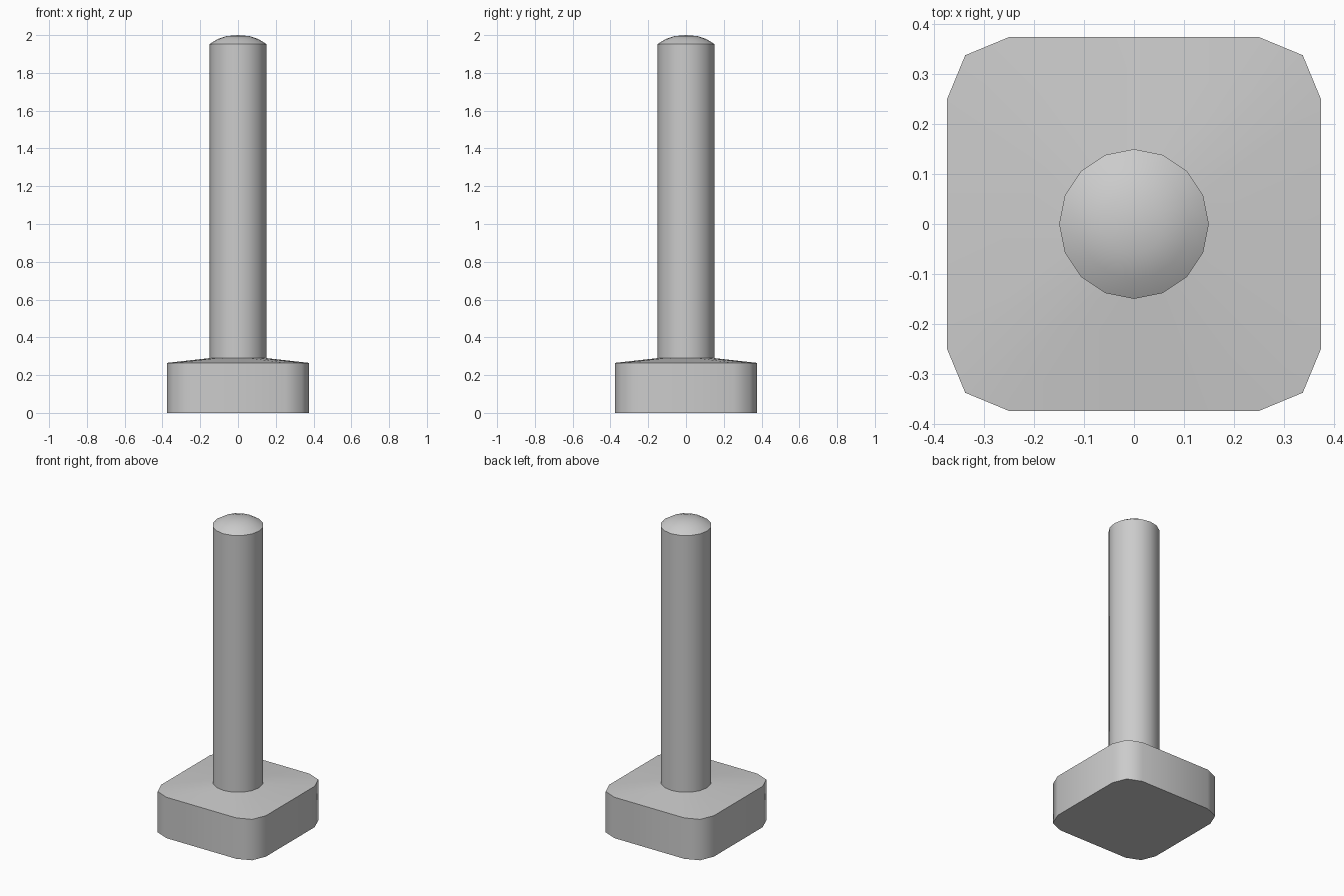
import bpy, bmesh, math

if "Cube" in bpy.data.objects:
    bpy.data.objects.remove(bpy.data.objects["Cube"])

N = 16  # sides of the post; the base outline uses the same count


def circle(r, z):
    return [(r * math.cos(2 * math.pi * i / N), r * math.sin(2 * math.pi * i / N), z)
            for i in range(N)]


def rounded_square(half, radius, z):
    # per side: middle point, then a corner arc of three points
    c = half - radius
    pts = []
    for q in range(4):
        a = q * math.pi / 2
        side = [(half, 0)] + [(c + radius * math.cos(k * math.pi / 4),
                               c + radius * math.sin(k * math.pi / 4)) for k in range(3)]
        pts += [(x * math.cos(a) - y * math.sin(a),
                 x * math.sin(a) + y * math.cos(a), z) for x, y in side]
    return pts


def loft(name, rings, tip=None):
    bm = bmesh.new()
    loops = [[bm.verts.new(p) for p in ring] for ring in rings]
    for lo, hi in zip(loops, loops[1:]):
        for i in range(N):
            j = (i + 1) % N
            bm.faces.new((lo[i], lo[j], hi[j], hi[i]))
    bm.faces.new(loops[0][::-1])
    if tip:
        t = bm.verts.new(tip)
        for i in range(N):
            bm.faces.new((loops[-1][i], loops[-1][(i + 1) % N], t))
    else:
        bm.faces.new(loops[-1])
    mesh = bpy.data.meshes.new(name)
    bm.to_mesh(mesh)
    bm.free()
    obj = bpy.data.objects.new(name, mesh)
    bpy.context.collection.objects.link(obj)
    bpy.ops.object.select_all(action='DESELECT')
    obj.select_set(True)
    bpy.context.view_layer.objects.active = obj
    bpy.ops.object.shade_smooth_by_angle(angle=math.radians(47))
    return obj


# Base block, post and shallow dome in one continuous skin
loft("bollard_post", [
    rounded_square(0.375, 0.125, 0.0),
    rounded_square(0.375, 0.125, 0.265),
    circle(0.15, 0.29),
    circle(0.15, 1.953),
    circle(0.11, 1.978),
    circle(0.06, 1.995),
], tip=(0, 0, 2.0))
